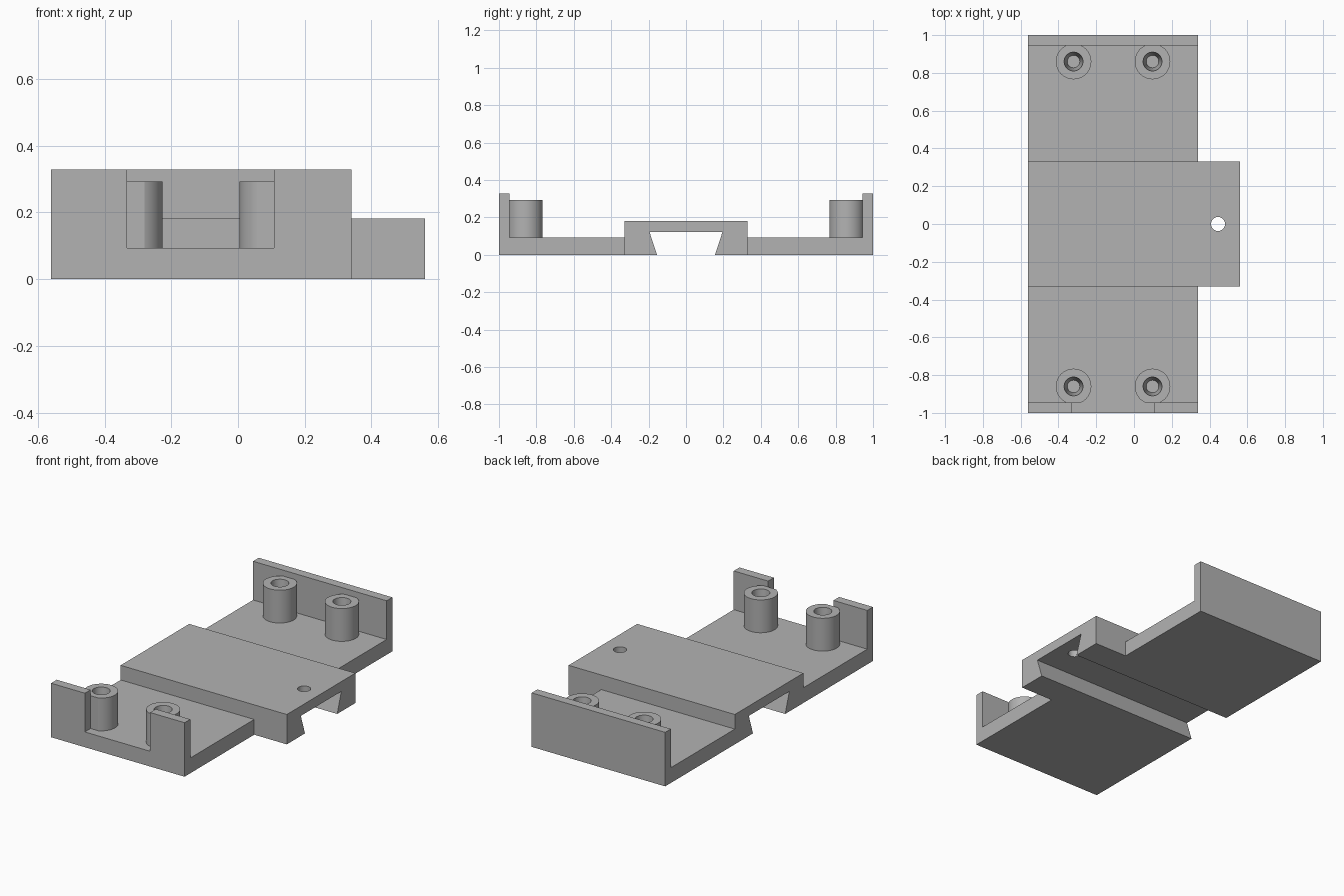
import bpy, bmesh, math
from mathutils import Vector

if "Cube" in bpy.data.objects:
    bpy.data.objects.remove(bpy.data.objects["Cube"], do_unlink=True)

# Main dimensions
LEFT, RIGHT, TONGUE = -0.56, 0.34, 0.56
FLOOR, DECK, RIM, POST = 0.093, 0.182, 0.329, 0.293
HALF, WALL = 0.33, 0.945

grey = bpy.data.materials.new("plain grey")
grey.use_nodes = True
colour = (0.45, 0.45, 0.45, 1)
grey.diffuse_color = colour
grey.node_tree.nodes["Principled BSDF"].inputs["Base Color"].default_value = colour


def finish(name, bm):
    bmesh.ops.recalc_face_normals(bm, faces=bm.faces)
    mesh = bpy.data.meshes.new(name)
    bm.to_mesh(mesh)
    bm.free()
    mesh.materials.append(grey)
    obj = bpy.data.objects.new(name, mesh)
    bpy.context.collection.objects.link(obj)
    return obj


def extrude_x(name, profile, x0, x1):
    """Extrude a (y, z) outline along x."""
    bm = bmesh.new()
    face = bm.faces.new([bm.verts.new((x0, y, z)) for y, z in profile])
    new = bmesh.ops.extrude_face_region(bm, geom=[face])["geom"]
    bmesh.ops.translate(bm, vec=(x1 - x0, 0, 0),
                        verts=[v for v in new if isinstance(v, bmesh.types.BMVert)])
    return finish(name, bm)


def cut(target, cutter):
    mod = target.modifiers.new("cut", "BOOLEAN")
    mod.operation, mod.solver, mod.object = "DIFFERENCE", "EXACT", cutter
    bpy.context.view_layer.objects.active = target
    bpy.ops.object.modifier_apply(modifier=mod.name)
    bpy.data.objects.remove(cutter, do_unlink=True)


def smooth(obj):
    bpy.ops.object.select_all(action="DESELECT")
    obj.select_set(True)
    bpy.context.view_layer.objects.active = obj
    bpy.ops.object.shade_smooth_by_angle(angle=math.radians(20))


def screw_post(name, x, side):
    """Lathed post with a tapered blind hole, flattened against its wall."""
    profile = [(0.094, FLOOR), (0.094, POST), (0.05, POST), (0.033, FLOOR + 0.01)]
    bm = bmesh.new()
    count = 48
    rings = []
    for r, z in profile:
        rings.append([bm.verts.new((x + r * math.cos(math.tau * i / count),
                                    side * 0.86 + r * math.sin(math.tau * i / count), z))
                      for i in range(count)])
    for a, b in zip(rings, rings[1:]):
        for i in range(count):
            j = (i + 1) % count
            bm.faces.new((a[i], a[j], b[j], b[i]))
    bm.faces.new(rings[0])
    bm.faces.new(rings[-1])
    bmesh.ops.bisect_plane(bm, geom=bm.verts[:] + bm.edges[:] + bm.faces[:],
                           plane_co=Vector((0, side * WALL, 0)),
                           plane_no=Vector((0, side, 0)), clear_outer=True)
    bmesh.ops.holes_fill(bm, edges=[e for e in bm.edges if e.is_boundary])
    smooth(finish(name, bm))


# Centre block with a dovetail groove underneath
half_block = [(0.195, 0.122), (0.155, 0), (HALF, 0), (HALF, DECK)]
outline = half_block + [(-y, z) for y, z in reversed(half_block)]
block = extrude_x("dovetail_block", outline, LEFT, TONGUE)

# Round hole through the tongue
bpy.ops.mesh.primitive_cylinder_add(vertices=48, radius=0.037, depth=0.4,
                                    location=(0.445, 0, 0.15))
cut(block, bpy.context.object)
smooth(block)

# Front and back trays, each with an end wall
for label, side in (("front", -1), ("back", 1)):
    tray = [(HALF, 0), (1, 0), (1, RIM), (WALL, RIM), (WALL, FLOOR), (HALF, FLOOR)]
    obj = extrude_x(label + "_tray", [(side * y, z) for y, z in tray], LEFT, RIGHT)
    if side < 0:
        # Wide opening in the front wall, level with the tray floor
        opening = [(-1.1, FLOOR), (-0.9, FLOOR), (-0.9, 0.5), (-1.1, 0.5)]
        cut(obj, extrude_x("opening_cutter", opening, -0.332, 0.108))
    for hand, x in (("right", -0.32), ("left", 0.098)):
        screw_post(f"{label}_{hand}_post", x, side)
